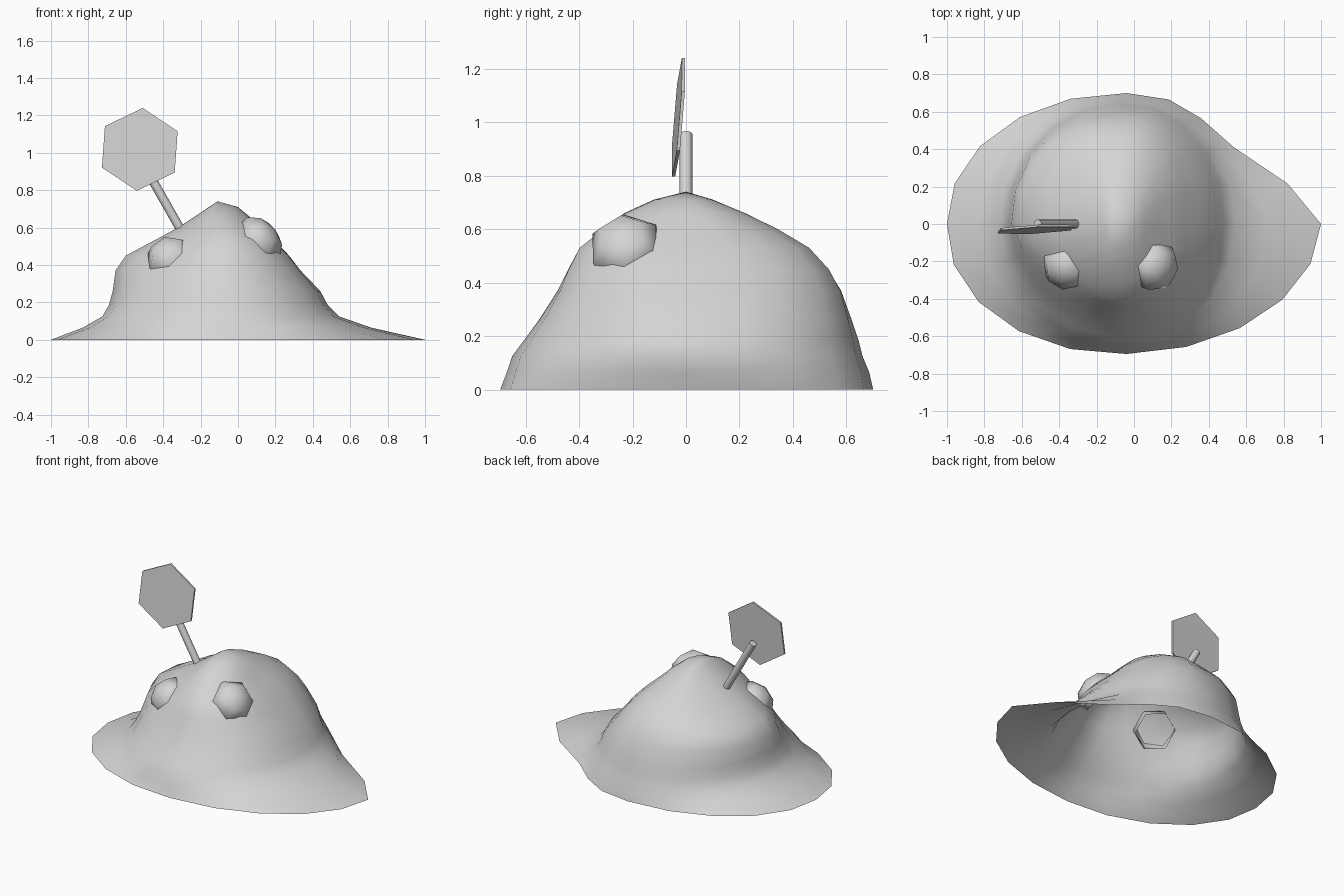
import bpy, bmesh
from math import sin, cos, pi, radians
from mathutils import Vector

cube = bpy.data.objects.get("Cube")
if cube:
    bpy.data.objects.remove(cube)

GREY = (0.66, 0.66, 0.66, 1)
grey = bpy.data.materials.new("plain grey")
grey.use_nodes = True
grey.diffuse_color = GREY
grey.node_tree.nodes["Principled BSDF"].inputs["Base Color"].default_value = GREY


def make(name, rings, tip=None, closed=False, smooth=50):
    """Loft a list of equal point rings, with an optional tip or end caps."""
    bm = bmesh.new()
    loops = [[bm.verts.new(p) for p in ring] for ring in rings]
    n = len(loops[0])
    for low, high in zip(loops, loops[1:]):
        for i in range(n):
            j = (i + 1) % n
            bm.faces.new((low[i], low[j], high[j], high[i]))
    if tip is not None:
        top = bm.verts.new(tip)
        for i in range(n):
            bm.faces.new((loops[-1][i], loops[-1][(i + 1) % n], top))
    if closed:
        bm.faces.new(loops[0][::-1])
        bm.faces.new(loops[-1])
        bmesh.ops.recalc_face_normals(bm, faces=bm.faces)
    mesh = bpy.data.meshes.new(name)
    bm.to_mesh(mesh)
    bm.free()
    mesh.materials.append(grey)
    obj = bpy.data.objects.new(name, mesh)
    bpy.context.collection.objects.link(obj)
    if smooth:
        bpy.ops.object.select_all(action="DESELECT")
        obj.select_set(True)
        bpy.context.view_layer.objects.active = obj
        bpy.ops.object.shade_smooth_by_angle(angle=radians(smooth))


# Mound: height, left x, right x, front y, back y, centre x, pinch at back right,
# then the bulge of each quarter: back +x, back -x, front -x, front +x
LEVELS = [
    (0.00, -1.00, 1.00, -0.695, 0.70, -0.04, 1.0, (0, 0.01, 0.02, -0.01)),
    (0.065, -0.83, 0.71, -0.67, 0.685, -0.05, 0.5, (0.01, 0, 0, 0)),
    (0.125, -0.725, 0.54, -0.65, 0.66, -0.07, 0.0, (0.02, 0, 0, 0)),
    (0.185, -0.69, 0.48, -0.605, 0.645, -0.08, 0.0, (0.03, 0, -0.02, 0.01)),
    (0.26, -0.67, 0.44, -0.55, 0.62, -0.09, 0.0, (0.05, 0.01, -0.05, 0.02)),
    (0.37, -0.655, 0.335, -0.48, 0.58, -0.11, 0.0, (0.08, 0.02, -0.11, 0.05)),
    (0.45, -0.60, 0.27, -0.44, 0.53, -0.12, 0.0, (0.1, 0.03, -0.17, 0.08)),
    (0.53, -0.45, 0.19, -0.395, 0.45, -0.12, 0.0, (0.13, 0.02, -0.17, 0.1)),
    (0.60, -0.32, 0.115, -0.31, 0.335, -0.11, 0.0, (0.13, -0.06, -0.12, 0.08)),
    (0.66, -0.23, 0.06, -0.23, 0.22, -0.11, 0.0, (0.08, -0.12, -0.08, 0.04)),
    (0.71, -0.155, 0.0, -0.12, 0.10, -0.11, 0.0, (0, -0.04, 0, 0)),
]
PINCH = [1, 0.87, 0.68, 0.65, 0.7]


def mound_ring(z, left, right, front, back, cx, pinch, bulges):
    ring = []
    for i in range(20):
        a = i * pi / 10
        c, s = cos(a), sin(a)
        reach = right - cx if c > 0 else cx - left
        depth = back if s > 0 else -front
        squeeze = 1 + pinch * (PINCH[i] - 1) if i < 5 else 1
        swell = 1 + bulges[i // 5] * abs(sin(2 * a))
        ring.append((cx + c * reach * squeeze * swell, s * depth * swell, z))
    return ring


make("mound", [mound_ring(*level) for level in LEVELS], tip=(-0.11, 0, 0.74))


# Eyes: open six-sided domes set into the slope
def eye(name, centre, direction, radius, height, turn):
    axis = Vector(direction).normalized()
    side = axis.cross(Vector((0, 0, 1))).normalized()
    up = side.cross(axis)
    centre = Vector(centre)

    def ring(scale, lift):
        angles = [radians(turn) + i * pi / 3 for i in range(6)]
        return [centre + axis * lift + radius * scale * (side * cos(a) + up * sin(a))
                for a in angles]

    make(name, [ring(0.95, -0.06), ring(1, 0), ring(0.66, height * 0.7)],
         tip=centre + axis * height, smooth=85)


eye("right_eye", (-0.367, -0.245, 0.445), (-0.3, -0.65, 0.6), 0.135, 0.09, 10)
eye("left_eye", (0.135, -0.23, 0.545), (0.75, -0.2, 0.6), 0.14, 0.08, 20)

# Pole leaning out of the slope
foot, head = Vector((-0.29, 0, 0.56)), Vector((-0.515, 0, 0.955))
across = (head - foot).normalized().cross(Vector((0, 1, 0)))
circle = [0.024 * (cos(i * pi / 6) * across + sin(i * pi / 6) * Vector((0, 1, 0)))
          for i in range(12)]
make("sign_pole", [[end + p for p in circle] for end in (foot, head)], closed=True)


# Tilted six-sided sign plate
def plate_ring(offset):
    ring = []
    for i in range(6):
        a = radians(86) + i * pi / 3
        x, z = 0.225 * cos(a), 0.222 * sin(a)
        ring.append((-0.525 + x, -0.028 + offset + 0.08 * z + 0.05 * x, 1.018 + z))
    return ring


make("sign_plate", [plate_ring(-0.006), plate_ring(0.006)], closed=True, smooth=0)
